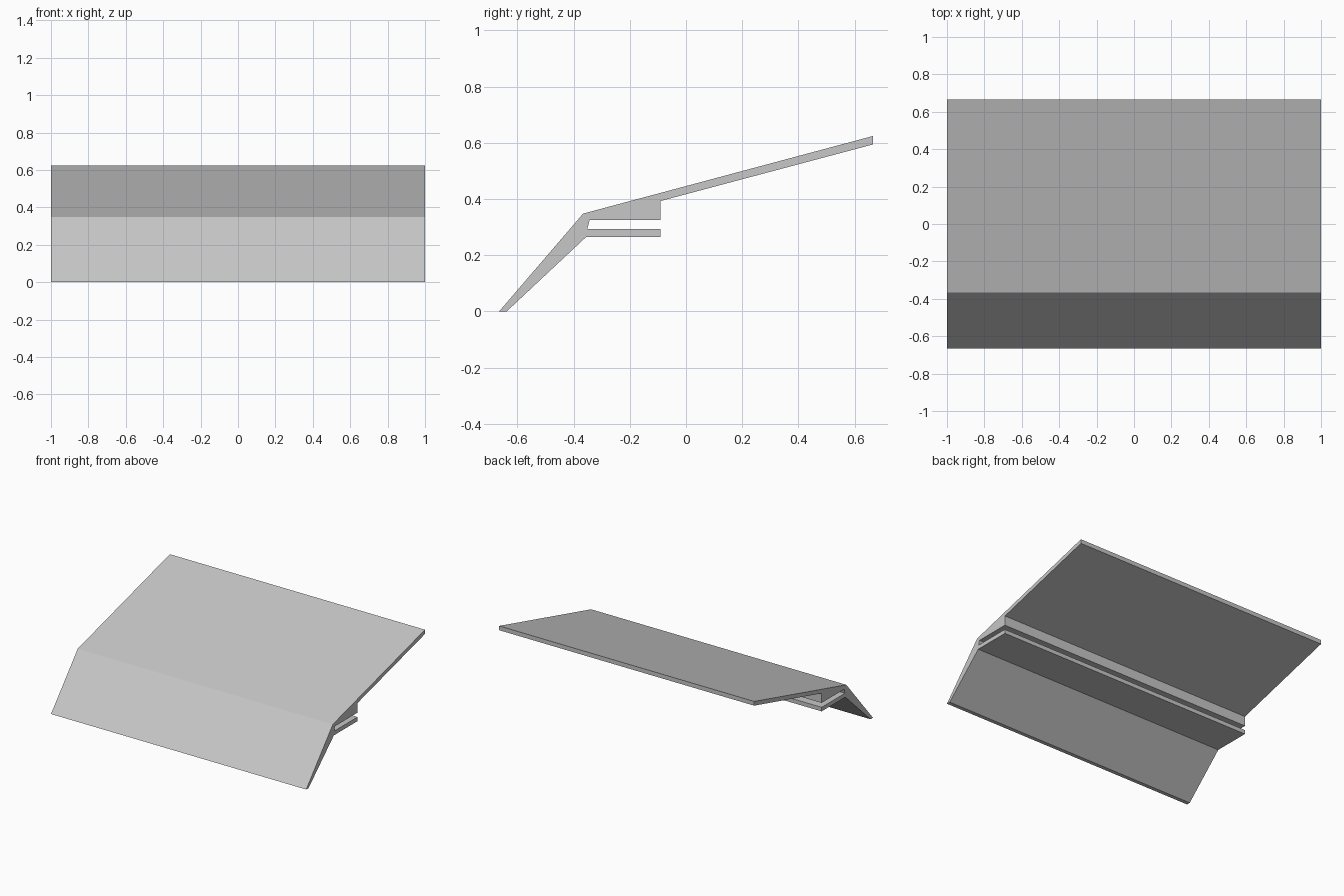
import bpy
import bmesh

cube = bpy.data.objects.get("Cube")
if cube:
    bpy.data.objects.remove(cube, do_unlink=True)

HALF_WIDTH = 1.0

# Side outline (y, z): front flange, slot with lower lip, thick root, sloping sheet
outline = [
    (-0.665, 0.0), (-0.638, 0.0),
    (-0.355, 0.265), (-0.09, 0.265), (-0.09, 0.294),
    (-0.351, 0.294), (-0.343, 0.325), (-0.09, 0.325),
    (-0.09, 0.393), (0.665, 0.594), (0.665, 0.624),
    (-0.366, 0.348),
]

# Single flat grey
grey = bpy.data.materials.new("light_grey")
grey.use_nodes = True
colour = (0.57, 0.57, 0.57, 1.0)
grey.diffuse_color = colour
grey.node_tree.nodes["Principled BSDF"].inputs["Base Color"].default_value = colour

# Extrude the outline across the full width
bm = bmesh.new()
profile = bm.faces.new([bm.verts.new((-HALF_WIDTH, y, z)) for y, z in outline])
result = bmesh.ops.extrude_face_region(bm, geom=[profile], use_keep_orig=True)
far_verts = [g for g in result["geom"] if isinstance(g, bmesh.types.BMVert)]
bmesh.ops.translate(bm, verts=far_verts, vec=(2 * HALF_WIDTH, 0, 0))
bmesh.ops.recalc_face_normals(bm, faces=bm.faces)

mesh = bpy.data.meshes.new("edge_trim_profile")
bm.to_mesh(mesh)
bm.free()
mesh.materials.append(grey)
trim = bpy.data.objects.new("edge_trim_profile", mesh)
bpy.context.collection.objects.link(trim)
